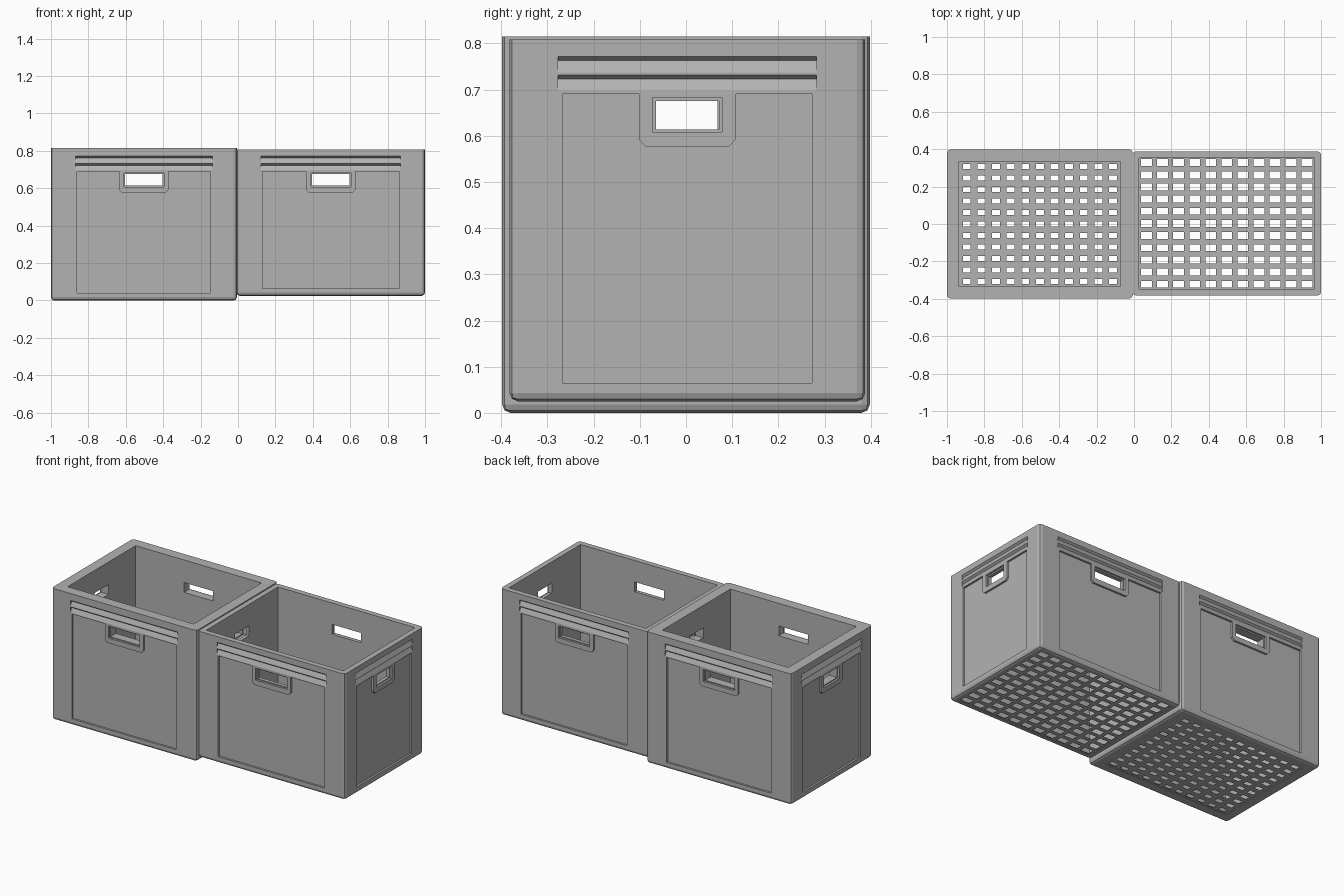
import bpy, bmesh
from math import pi
from mathutils import Matrix, Vector

if "Cube" in bpy.data.objects:
    bpy.data.objects.remove(bpy.data.objects["Cube"])

grey = bpy.data.materials.new("grey_plastic")
grey.use_nodes = True
GREY = (0.45, 0.45, 0.45, 1)
grey.diffuse_color = GREY
grey.node_tree.nodes["Principled BSDF"].inputs["Base Color"].default_value = GREY


def make_object(name, bm):
    bmesh.ops.recalc_face_normals(bm, faces=bm.faces)
    mesh = bpy.data.meshes.new(name)
    bm.to_mesh(mesh)
    bm.free()
    mesh.materials.append(grey)
    obj = bpy.data.objects.new(name, mesh)
    bpy.context.collection.objects.link(obj)
    return obj


def add_prism(bm, matrix, points, extrusion):
    """Closed prism from an outline, swept along a vector."""
    base = bm.faces.new([bm.verts.new(matrix @ Vector(p)) for p in points])
    turn = matrix.to_3x3()
    out = bmesh.ops.extrude_face_region(bm, geom=[base], use_keep_orig=True)
    moved = [g for g in out["geom"] if isinstance(g, bmesh.types.BMVert)]
    bmesh.ops.translate(bm, verts=moved, vec=turn @ Vector(extrusion))


def add_box(bm, matrix, x, y, z):
    outline = [(x[0], y[0], z[0]), (x[1], y[0], z[0]),
               (x[1], y[1], z[0]), (x[0], y[1], z[0])]
    add_prism(bm, matrix, outline, (0, 0, z[1] - z[0]))


def carve(target, bm):
    cutter = make_object("cutter", bm)
    cutter.hide_render = True
    mod = target.modifiers.new("carve", 'BOOLEAN')
    mod.operation = 'DIFFERENCE'
    mod.solver = 'EXACT'
    mod.object = cutter
    bpy.context.view_layer.objects.active = target
    bpy.ops.object.modifier_apply(modifier=mod.name)
    bpy.data.objects.remove(cutter)


def build_floor(name, centre, half, holes_x, holes_y, hole, bottom):
    """Lattice floor: a plate whose odd cells are left open."""
    def lines(limit, span, size, count=11):
        mids = [-span + 2 * span * i / (count - 1) for i in range(count)]
        return [-limit] + [m + s * size / 2 for m in mids for s in (-1, 1)] + [limit]
    xs = lines(half[0], holes_x, hole[0])
    ys = lines(half[1], holes_y, hole[1])
    bm = bmesh.new()
    grid = [[bm.verts.new((centre[0] + x, centre[1] + y, bottom)) for y in ys] for x in xs]
    for i in range(len(xs) - 1):
        for j in range(len(ys) - 1):
            if not (i % 2 and j % 2):
                bm.faces.new((grid[i][j], grid[i + 1][j], grid[i + 1][j + 1], grid[i][j + 1]))
    bmesh.ops.solidify(bm, geom=bm.faces[:], thickness=0.02)
    low = min(v.co.z for v in bm.verts)
    bmesh.ops.translate(bm, verts=bm.verts, vec=(0, 0, bottom - low))
    make_object(name, bm)


def build_crate(side, x, y, z, wall, hole, depth=0.012):
    centre = ((x[0] + x[1]) / 2, (y[0] + y[1]) / 2)
    half = ((x[1] - x[0]) / 2, (y[1] - y[0]) / 2)
    world = Matrix.Identity(4)

    # Rounded outer block
    bm = bmesh.new()
    add_box(bm, world, x, y, z)
    bmesh.ops.recalc_face_normals(bm, faces=bm.faces)
    lower = [e for e in bm.edges if min(v.co.z for v in e.verts) < z[0] + 0.01]
    bmesh.ops.bevel(bm, geom=lower, offset=0.018, segments=2, profile=0.5, affect='EDGES')
    shell = make_object(side + "_crate_walls", bm)

    # Open interior, right through the bottom
    bm = bmesh.new()
    add_box(bm, world, (x[0] + wall, x[1] - wall), (y[0] + wall, y[1] - wall),
            (z[0] - 0.1, z[1] + 0.1))
    carve(shell, bm)

    # Each wall: sunken panel, handle surround, sloped ribs and grip hole
    relief, grips = bmesh.new(), bmesh.new()
    for k in range(4):
        long_side = k % 2 == 0
        u, out = half if long_side else half[::-1]
        m = (Matrix.Translation((*centre, 0)) @ Matrix.Rotation(k * pi / 2, 4, 'Z')
             @ Matrix.Translation((0, -out, 0)))
        panel = u - (0.14 if long_side else 0.115)
        frame = 0.132 if long_side else 0.105
        grip = 0.1 if long_side else 0.068
        top, sill, base = 0.69, 0.577, z[0] + 0.04
        outline = [(-panel, base), (panel, base), (panel, top), (frame, top),
                   (frame, sill + 0.015), (frame - 0.015, sill), (0.015 - frame, sill),
                   (-frame, sill + 0.015), (-frame, top), (-panel, top)]
        add_prism(relief, m, [(a, -0.02, b) for a, b in outline], (0, 0.02 + depth, 0))
        for low in (0.697, 0.737):
            rib = [(-0.02, low), (0, low), (depth, low + 0.026), (0, low + 0.035),
                   (-0.02, low + 0.035)]
            add_prism(relief, m, [(-panel - 0.01, a, b) for a, b in rib],
                      (2 * panel + 0.02, 0, 0))
        add_box(relief, m, (-grip - 0.007, grip + 0.007), (-0.02, depth), (0.608, 0.683))
        add_box(grips, m, (-grip, grip), (-0.04, wall + 0.04), (0.614, 0.675))
    carve(shell, relief)
    carve(shell, grips)

    inner = [h - wall + 0.004 for h in half]
    build_floor(side + "_crate_floor", centre, inner, inner[0] - 0.045, inner[1] - 0.03,
                hole, z[0] + 0.004)


# Larger crate and the slimmer one beside it
build_crate("right", (-1, -0.006), (-0.398, 0.398), (0, 0.815), 0.065, (0.042, 0.026))
build_crate("left", (-0.008, 1), (-0.382, 0.388), (0.025, 0.808), 0.034, (0.058, 0.037))
